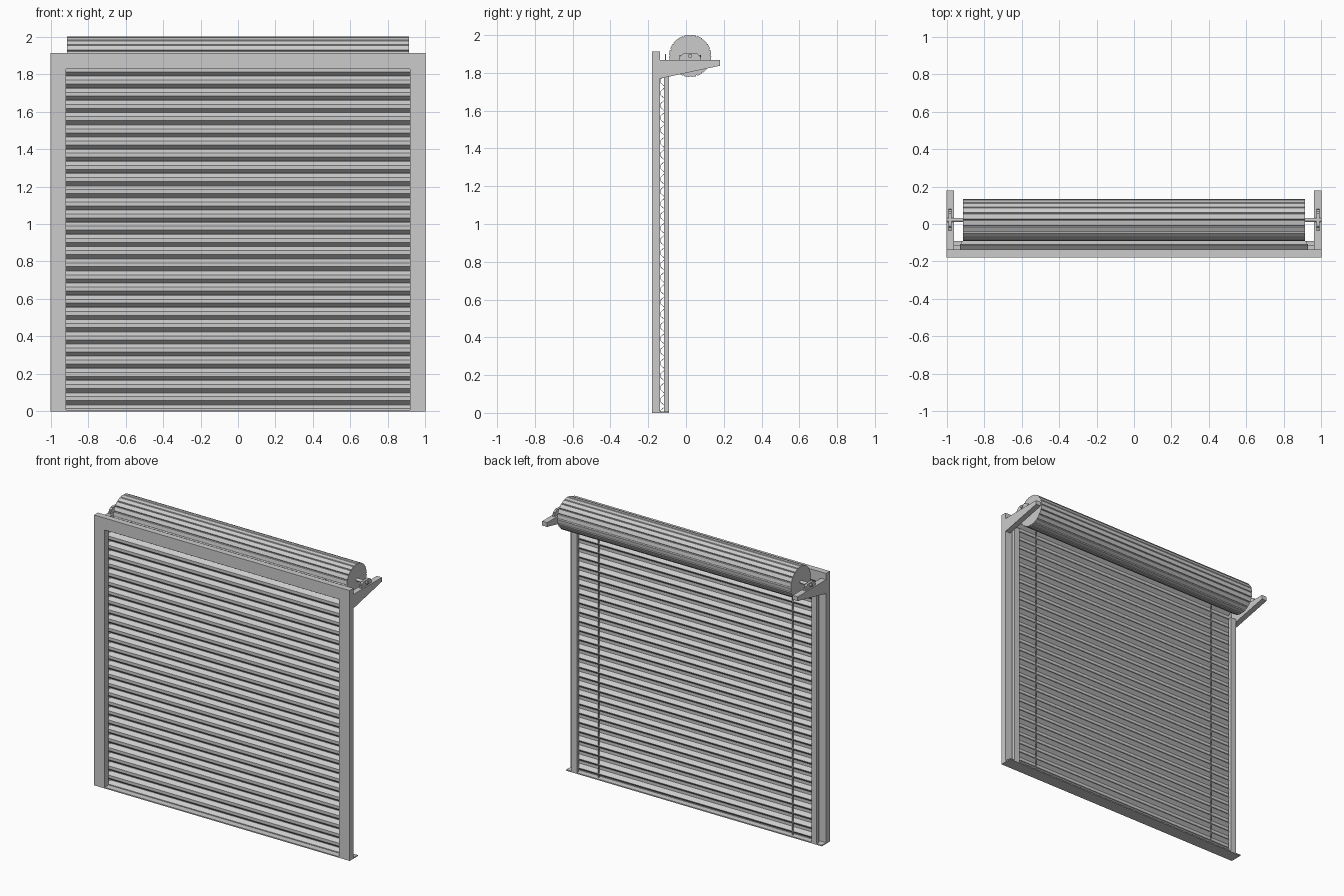
import bpy, math

if "Cube" in bpy.data.objects:
    bpy.data.objects.remove(bpy.data.objects["Cube"])


def mesh_obj(name, verts, faces):
    me = bpy.data.meshes.new(name)
    me.from_pydata(verts, [], faces)
    me.update()
    ob = bpy.data.objects.new(name, me)
    bpy.context.collection.objects.link(ob)
    return ob


def extrude_x(name, profile, x0, x1):
    """Solid made from a (y, z) outline, listed counter-clockwise seen from +x."""
    n = len(profile)
    verts = [(x, y, z) for x in (x0, x1) for y, z in profile]
    faces = [tuple(range(n))[::-1], tuple(range(n, 2 * n))]
    faces += [(i, (i + 1) % n, n + (i + 1) % n, n + i) for i in range(n)]
    return mesh_obj(name, verts, faces)


def box(name, x0, x1, y0, y1, z0, z1):
    return extrude_x(name, [(y0, z0), (y1, z0), (y1, z1), (y0, z1)], x0, x1)


def ring(radius, sides, cy, cz, phase=0.0):
    return [(cy + radius * math.cos(phase + math.tau * i / sides),
             cz + radius * math.sin(phase + math.tau * i / sides)) for i in range(sides)]


AXLE_Y, AXLE_Z = 0.022, 1.89

# front frame and sill
box("lintel", -0.917, 0.917, -0.18, -0.137, 1.828, 1.912)
box("sill_plate", -1, 1, -0.18, -0.09, 0, 0.008)

# parts repeated on both sides
for side, s in (("left", -1), ("right", 1)):
    def span(a, b):
        return (a, b) if s > 0 else (-b, -a)

    box(side + "_post", *span(0.917, 1.0), -0.18, -0.137, 0, 1.912)
    box(side + "_guide_rail", *span(0.917, 0.96), -0.116, -0.09, 0, 1.80)
    extrude_x(side + "_bracket",
              [(-0.137, 1.77), (0.18, 1.838), (0.18, 1.868), (-0.137, 1.868)],
              *span(0.96, 1.0))
    # bearing block with its two bolts
    c = AXLE_Y
    extrude_x(side + "_bearing",
              [(c - 0.058, 1.868), (c + 0.058, 1.868), (c + 0.058, 1.88),
               (c + 0.034, 1.906), (c - 0.034, 1.906), (c - 0.058, 1.88)],
              *span(0.973, 0.99))
    for k, dy in enumerate((-0.048, 0.048)):
        bpy.ops.mesh.primitive_cylinder_add(vertices=6, radius=0.009, depth=0.02,
                                            location=(s * 0.9815, c + dy, 1.885))
        bpy.context.object.name = f"{side}_bolt_{k + 1}"
    # thin cord down the back of the curtain
    box(side + "_cord", *span(0.757, 0.763), -0.112, -0.106, 0.01, 1.90)

# corrugated curtain: a folded slat profile repeated upwards, given thickness
PITCH, FRONT, BACK, THICK = 0.065, -0.136, -0.112, 0.004
line = [(FRONT, 0.005), (FRONT, 0.014), (BACK, 0.034)]
for i in range(28):
    z = 0.036 + i * PITCH
    line += [(BACK, z), (FRONT, z + 0.021), (FRONT, z + 0.042), (BACK, z + 0.063)]
outline = [(y + THICK, z) for y, z in line] + line[::-1]
# side faces as strips so the folded ends stay clean
n = len(line)
verts = [(x, y + t, z) for x in (-0.93, 0.93) for t in (0, THICK) for y, z in line]
faces = []
for i in range(n - 1):
    a, b, c2, d = i, n + i, 2 * n + i, 3 * n + i
    faces += [(a, c2, c2 + 1, a + 1), (b, b + 1, d + 1, d),
              (a, a + 1, b + 1, b), (c2, d, d + 1, c2 + 1)]
faces += [(0, n, 3 * n, 2 * n), (n - 1, 3 * n - 1, 4 * n - 1, 2 * n - 1)]
mesh_obj("shutter_curtain", verts, faces)

# rolled curtain: faceted drum with shallow grooves between slats
drum = []
SLATS = 20
for i in range(SLATS):
    for f, r in ((0.0, 0.105), (0.12, 0.112), (0.88, 0.112)):
        a = math.tau * (i + f) / SLATS
        drum.append((AXLE_Y + r * math.cos(a), AXLE_Z + r * math.sin(a)))
extrude_x("curtain_roll", drum, -0.914, 0.914)

# axle
extrude_x("axle", ring(0.011, 16, AXLE_Y, AXLE_Z), -1, 1)
